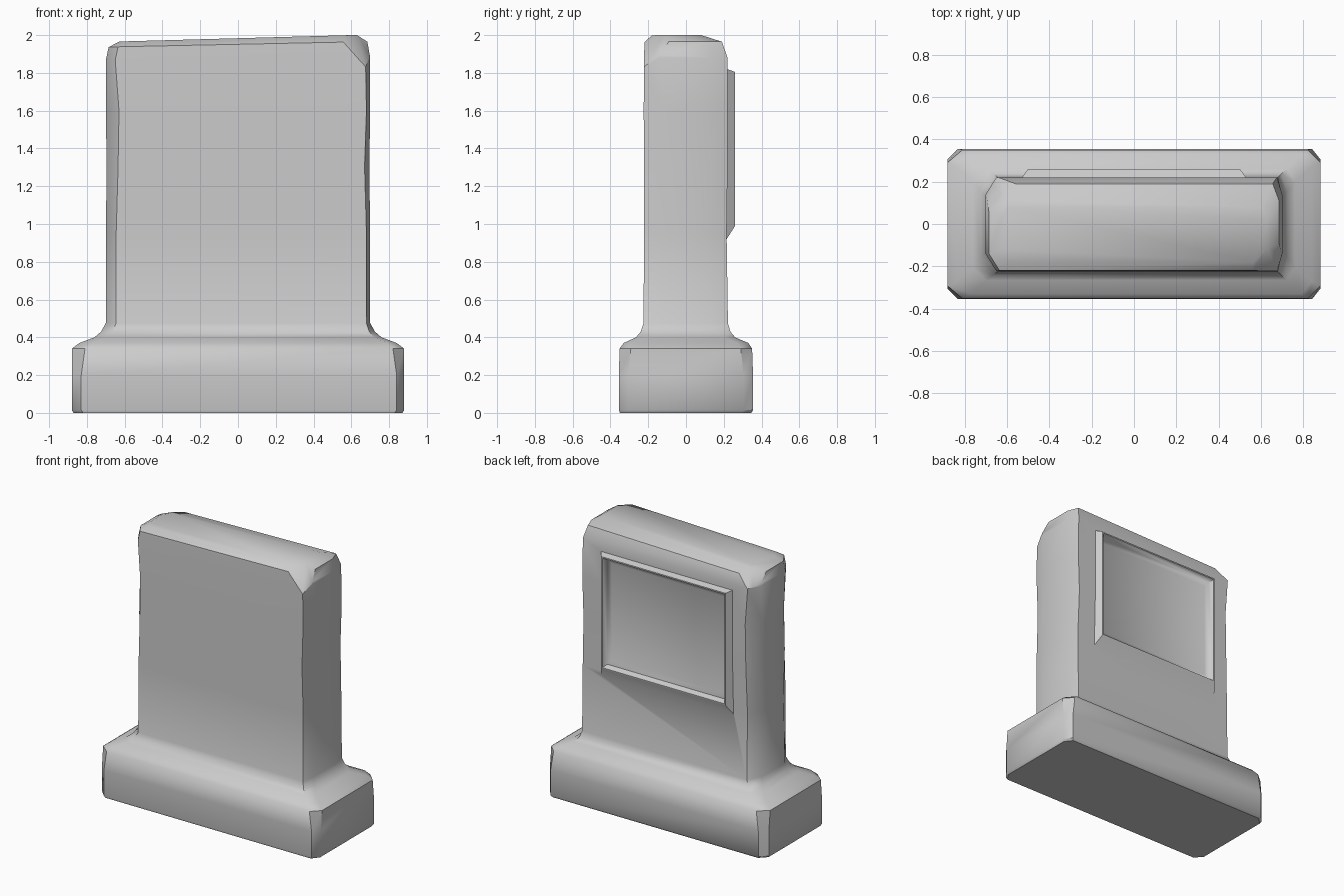
import bpy
import bmesh
from math import radians
from mathutils import Vector

if "Cube" in bpy.data.objects:
    bpy.data.objects.remove(bpy.data.objects["Cube"])

# Single stone material
stone = bpy.data.materials.new("stone_grey")
stone.use_nodes = True
GREY = (0.6, 0.6, 0.6, 1.0)
stone.diffuse_color = GREY
bsdf = stone.node_tree.nodes["Principled BSDF"]
bsdf.inputs["Base Color"].default_value = GREY
bsdf.inputs["Roughness"].default_value = 0.9


def loft(name, loops, chips=()):
    """Closed solid through equal-sized point loops, then corners sliced off."""
    bm = bmesh.new()
    rings = [[bm.verts.new(p) for p in loop] for loop in loops]
    for a, b in zip(rings, rings[1:]):
        n = len(a)
        for i in range(n):
            j = (i + 1) % n
            bm.faces.new((a[i], a[j], b[j], b[i]))
    bm.faces.new(rings[0][::-1])
    bm.faces.new(rings[-1])
    for point, normal in chips:
        cut = bmesh.ops.bisect_plane(
            bm, geom=bm.verts[:] + bm.edges[:] + bm.faces[:],
            plane_co=point, plane_no=Vector(normal).normalized(), clear_outer=True)
        edges = [e for e in cut["geom_cut"] if isinstance(e, bmesh.types.BMEdge)]
        bmesh.ops.holes_fill(bm, edges=edges)
    bmesh.ops.recalc_face_normals(bm, faces=bm.faces[:])
    mesh = bpy.data.meshes.new(name)
    bm.to_mesh(mesh)
    bm.free()
    mesh.materials.append(stone)
    obj = bpy.data.objects.new(name, mesh)
    bpy.context.collection.objects.link(obj)
    return obj


def slab(hx, front, back, z, left, right, depth):
    """Rectangle with worn corners; left/right are the corner cuts in x."""
    drop = 0.035 * max(0, z - 1.8) / 0.2
    pts = [(-hx + left, front), (hx - right, front), (hx, front + depth),
           (hx, back - depth), (hx - right, back), (-hx + left, back),
           (-hx, back - depth), (-hx, front + depth)]
    return [(x, y, z - drop * max(0, -x / hx)) for x, y in pts]


def panel(hx, low, high, y):
    return [(-hx, y, low), (hx, y, low), (hx, y, high), (-hx, y, high)]


def combine(target, tool, operation):
    tool.hide_render = True
    mod = target.modifiers.new(operation.title(), "BOOLEAN")
    mod.object = tool
    mod.operation = operation
    mod.solver = "EXACT"
    bpy.context.view_layer.objects.active = target
    bpy.ops.object.modifier_apply(modifier=mod.name)
    bpy.data.objects.remove(tool)


# Plinth flowing up into the upright slab, with two worn top corners
headstone = loft("headstone", [
    slab(0.87, -0.35, 0.345, 0, 0.05, 0.04, 0.05),
    slab(0.88, -0.355, 0.355, 0.015, 0.05, 0.04, 0.05),
    slab(0.88, -0.355, 0.355, 0.2, 0.05, 0.04, 0.05),
    slab(0.88, -0.352, 0.35, 0.34, 0.07, 0.06, 0.06),
    slab(0.84, -0.33, 0.33, 0.37, 0.07, 0.05, 0.06),
    slab(0.76, -0.265, 0.26, 0.40, 0.06, 0.04, 0.06),
    slab(0.725, -0.24, 0.235, 0.43, 0.06, 0.03, 0.08),
    slab(0.70, -0.225, 0.222, 0.475, 0.055, 0.02, 0.09),
    slab(0.70, -0.222, 0.215, 0.95, 0.055, 0.02, 0.10),
    slab(0.695, -0.222, 0.22, 1.3, 0.06, 0.025, 0.08),
    slab(0.70, -0.224, 0.22, 1.6, 0.07, 0.02, 0.10),
    slab(0.70, -0.222, 0.22, 1.88, 0.05, 0.025, 0.08),
    slab(0.685, -0.22, 0.19, 1.965, 0.05, 0.03, 0.08),
    slab(0.63, -0.18, 0.08, 2.0, 0.04, 0.03, 0.06),
], chips=[
    ((0.70, -0.2, 1.83), (0.6, -0.6, 0.55)),
    ((-0.70, 0.2, 1.84), (-0.5, 0.45, 0.75)),
])

# Raised surround on the back, then the sunken panel inside it
surround = loft("panel_surround", [
    panel(0.55, 0.88, 1.83, 0.19), panel(0.50, 0.99, 1.805, 0.26)])
combine(headstone, surround, "UNION")
recess = loft("panel_recess", [
    panel(0.45, 1.05, 1.75, 0.21), panel(0.475, 1.015, 1.78, 0.225),
    panel(0.495, 0.995, 1.80, 0.27)])
combine(headstone, recess, "DIFFERENCE")

# Soft shading with the worn edges kept crisp
bpy.ops.object.select_all(action="DESELECT")
headstone.select_set(True)
bpy.context.view_layer.objects.active = headstone
bpy.ops.object.shade_smooth_by_angle(angle=radians(40))
